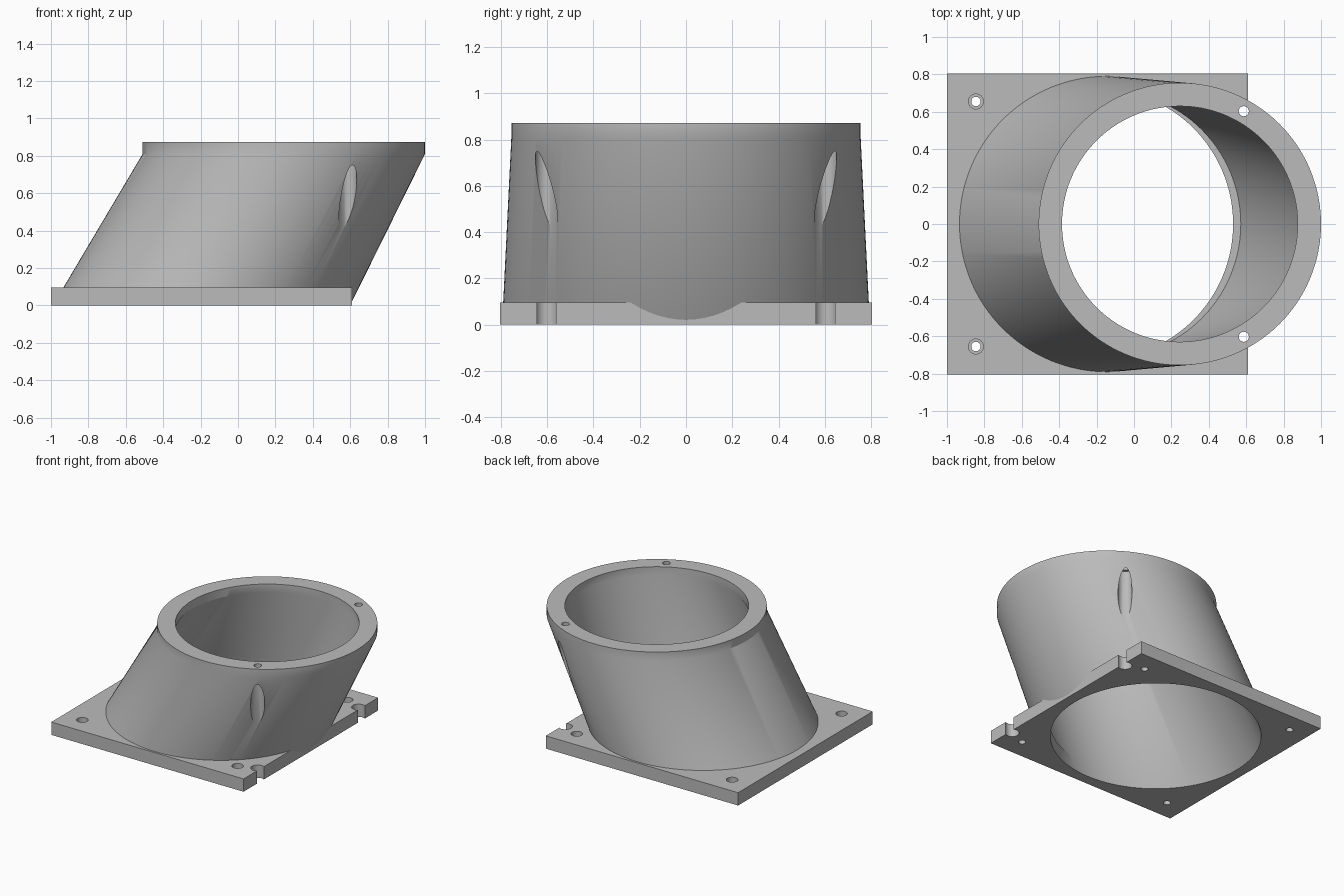
import bpy
import bmesh
from math import cos, sin, pi, radians

cube = bpy.data.objects.get("Cube")
if cube:
    bpy.data.objects.remove(cube, do_unlink=True)

grey = bpy.data.materials.new("plain grey")
grey.use_nodes = True
colour = (0.5, 0.5, 0.5, 1)
grey.diffuse_color = colour
grey.node_tree.nodes["Principled BSDF"].inputs["Base Color"].default_value = colour


def finish(bm, name):
    bmesh.ops.recalc_face_normals(bm, faces=bm.faces[:])
    mesh = bpy.data.meshes.new(name)
    bm.to_mesh(mesh)
    bm.free()
    mesh.materials.append(grey)
    obj = bpy.data.objects.new(name, mesh)
    bpy.context.collection.objects.link(obj)
    return obj


def loft(name, rings, sides, closed=False):
    """Join horizontal circles (x, y, z, radius); cap the ends or close the loop."""
    bm = bmesh.new()
    loops = []
    for x, y, z, r in rings:
        loops.append([bm.verts.new((x + r * cos(2 * pi * i / sides),
                                    y + r * sin(2 * pi * i / sides), z))
                      for i in range(sides)])
    pairs = list(zip(loops, loops[1:]))
    if closed:
        pairs.append((loops[-1], loops[0]))
    else:
        bm.faces.new(loops[0])
        bm.faces.new(loops[-1])
    for a, b in pairs:
        for i in range(sides):
            j = (i + 1) % sides
            bm.faces.new((a[i], a[j], b[j], b[i]))
    return finish(bm, name)


def cut(obj, cutter):
    mod = obj.modifiers.new("cut", 'BOOLEAN')
    mod.operation = 'DIFFERENCE'
    mod.solver = 'EXACT'
    mod.object = cutter
    bpy.context.view_layer.objects.active = obj
    bpy.ops.object.modifier_apply(modifier=mod.name)


def smooth(obj):
    bpy.ops.object.select_all(action='DESELECT')
    obj.select_set(True)
    bpy.context.view_layer.objects.active = obj
    bpy.ops.object.shade_smooth_by_angle(angle=radians(30))


BASE_X, TOP_X = -0.195, 0.245
PLATE_H, NECK_Z, TOP_Z = 0.097, 0.81, 0.873
HALF = 0.805

# Square base plate
bm = bmesh.new()
bmesh.ops.create_cube(bm, size=1)
for v in bm.verts:
    v.co.x = v.co.x * 2 * HALF + BASE_X
    v.co.y *= 2 * HALF
    v.co.z = (v.co.z + 0.5) * PLATE_H
plate = finish(bm, "base_plate")

# Leaning hollow duct with a straight collar on top
duct = loft("leaning_duct", [
    (BASE_X, 0, 0.001, 0.795), (TOP_X, 0, NECK_Z, 0.755), (TOP_X, 0, TOP_Z, 0.755),
    (TOP_X, 0, TOP_Z, 0.63), (TOP_X, 0, NECK_Z, 0.63), (BASE_X, 0, 0.001, 0.725),
], 128, closed=True)

# Round opening through the plate
cutters = [loft("opening_cutter", [(BASE_X, 0, -0.1, 0.725), (BASE_X, 0, 0.2, 0.725)], 128)]
cut(plate, cutters[0])

for side in (-1, 1):
    # Stepped screw holes in the plate corners
    for end in (-1, 1):
        x, y = BASE_X + end * 0.65, side * 0.655
        hole = loft("screw_cutter", [(x, y, -0.1, 0.025), (x, y, 0.05, 0.025),
                                     (x, y, 0.05, 0.04), (x, y, 0.2, 0.04)], 32)
        cut(plate, hole)
        cutters.append(hole)
    # Collar bolt holes, with a wider driver channel down the wall and plate edge
    x, y = 0.587, side * 0.603
    channel = loft("channel_cutter", [(x, y, -0.1, 0.048), (x, y, 0.775, 0.048),
                                      (x, y, 0.775, 0.027), (x, y, 1, 0.027)], 32)
    cut(plate, channel)
    cut(duct, channel)
    cutters.append(channel)

for c in cutters:
    bpy.data.objects.remove(c, do_unlink=True)

smooth(plate)
smooth(duct)
